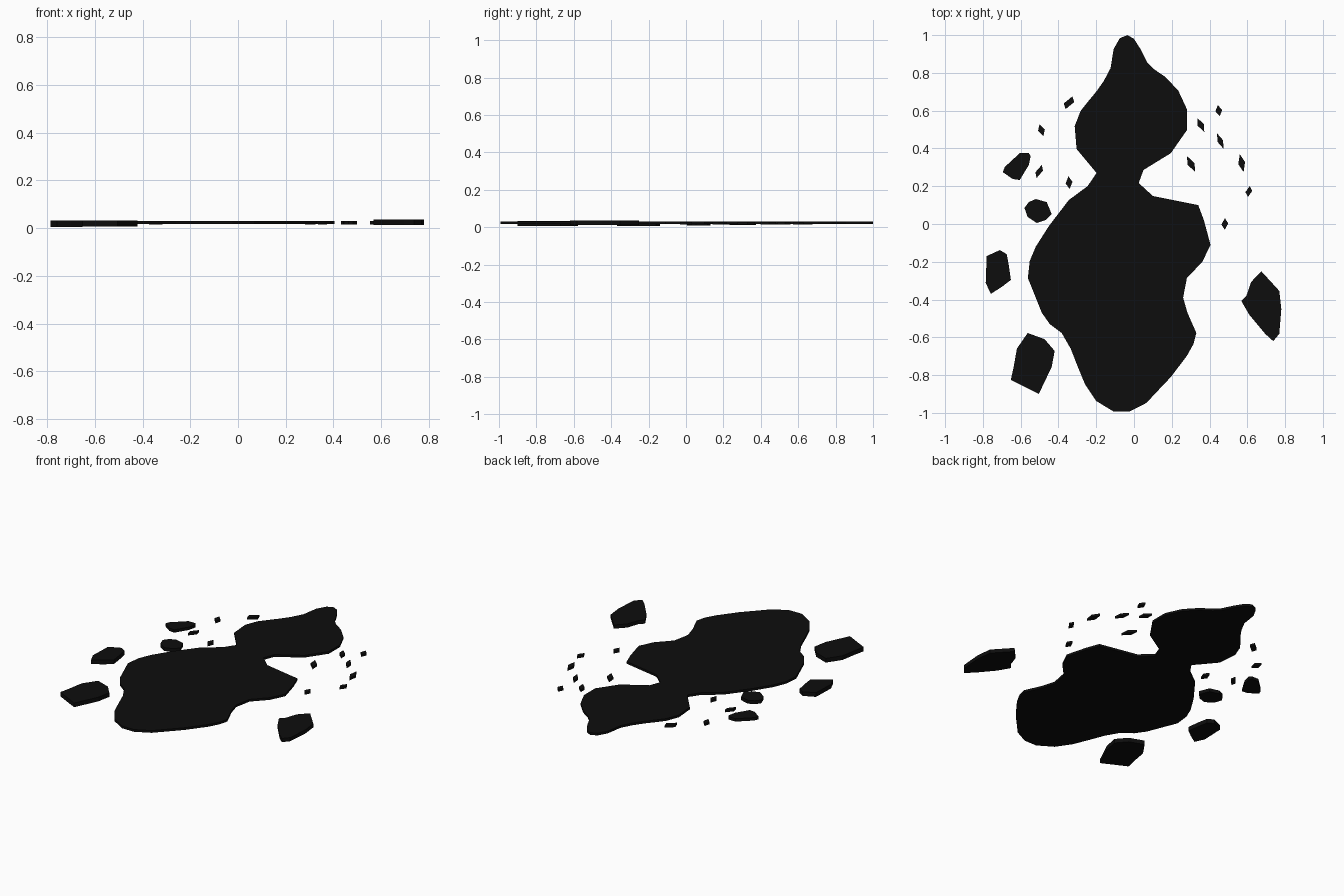
import bpy, bmesh

ink = bpy.data.materials.new("black_ink")
ink.diffuse_color = (0.004, 0.004, 0.004, 1)


def plate(name, outline, z0, z1):
    """Flat plate extruded from a clockwise top-view outline."""
    bm = bmesh.new()
    face = bm.faces.new([bm.verts.new((x, y, z0)) for x, y in outline])
    res = bmesh.ops.extrude_face_region(bm, geom=[face])
    top = [v for v in res["geom"] if isinstance(v, bmesh.types.BMVert)]
    bmesh.ops.translate(bm, verts=top, vec=(0, 0, z1 - z0))
    if face.is_valid and not any(len(e.link_faces) == 1 for e in face.edges):
        pass
    elif not face.is_valid or any(len(e.link_faces) == 1 for e in bm.edges):
        bmesh.ops.holes_fill(bm, edges=bm.edges[:], sides=0)
    bmesh.ops.recalc_face_normals(bm, faces=bm.faces[:])
    caps = [f for f in bm.faces if len(f.verts) > 4]
    bmesh.ops.triangulate(bm, faces=caps)
    mesh = bpy.data.meshes.new(name)
    bm.to_mesh(mesh)
    bm.free()
    mesh.materials.append(ink)
    ob = bpy.data.objects.new(name, mesh)
    bpy.context.collection.objects.link(ob)
    return ob


# Main splat, split at the neck into right and left sides of the outline
right_side = [
    (-0.035, 1.0), (0, .98), (.035, .925), (.07, .855), (.105, .82), (.167, .778),
    (.235, .705), (.28, .608), (.28, .497), (.195, .375), (.05, .286), (.025, .217),
    (.1, .148), (.34, .1), (.37, .02), (.405, -.11), (.362, -.2), (.28, -.286),
    (.26, -.39), (.283, -.47), (.33, -.577), (.315, -.635), (.28, -.698),
    (.195, -.81), (.125, -.884), (.066, -.947), (-.024, -.993)]
left_side = [
    (-.108, -.993), (-.2, -.937), (-.26, -.847), (-.3, -.75), (-.335, -.66),
    (-.383, -.577), (-.446, -.53), (-.488, -.47), (-.53, -.365), (-.562, -.286),
    (-.552, -.196), (-.52, -.12), (-.45, -.01), (-.345, .127), (-.246, .2),
    (-.198, .27), (-.304, .397), (-.314, .518), (-.283, .598), (-.246, .645),
    (-.198, .703), (-.16, .757), (-.124, .825), (-.108, .926), (-.075, .984)]
plate("main_splat", right_side + left_side, .016, .03)

# Large drops around the splat
plate("drop_upper_left", [(-.605, .375), (-.557, .375), (-.547, .36), (-.557, .312),
      (-.605, .233), (-.642, .238), (-.695, .275), (-.684, .302)], .012, .03)
plate("drop_middle_left", [(-.58, .085), (-.557, .116), (-.52, .132), (-.462, .116),
      (-.436, .053), (-.468, .021), (-.515, .005), (-.563, .037)], .009, .03)
plate("drop_left", [(-.78, -.17), (-.71, -.138), (-.674, -.16), (-.663, -.217),
      (-.652, -.296), (-.7, -.333), (-.758, -.37), (-.785, -.312)], .005, .031)
plate("drop_lower_left", [(-.563, -.577), (-.473, -.61), (-.42, -.672), (-.436, -.757),
      (-.504, -.9), (-.652, -.825), (-.637, -.757), (-.62, -.66)], .006, .032)
plate("drop_right", [(.674, -.25), (.769, -.354), (.78, -.45), (.769, -.582),
      (.737, -.62), (.695, -.582), (.61, -.48), (.568, -.407), (.595, -.38),
      (.62, -.307)], .012, .035)

# Small specks: centre x, y, half width, half height, sideways lean
specks = [
    (-.344, .642, .028, .034, .018), (-.49, .497, .018, .032, -.01),
    (-.502, .278, .02, .035, .014), (-.344, .219, .018, .034, -.003),
    (.449, .6, .018, .029, -.005), (.354, .524, .017, .036, -.018),
    (.457, .439, .014, .042, -.018), (.302, .318, .018, .042, -.022),
    (.57, .322, .018, .047, -.01), (.608, .172, .018, .029, .005),
    (.481, 0, .018, .031, 0)]
for i, (x, y, w, h, lean) in enumerate(specks):
    plate(f"speck_{i + 1}", [(x + lean, y + h), (x + w, y + h * .12),
          (x - lean, y - h), (x - w, y - h * .12)], .015, .029)
